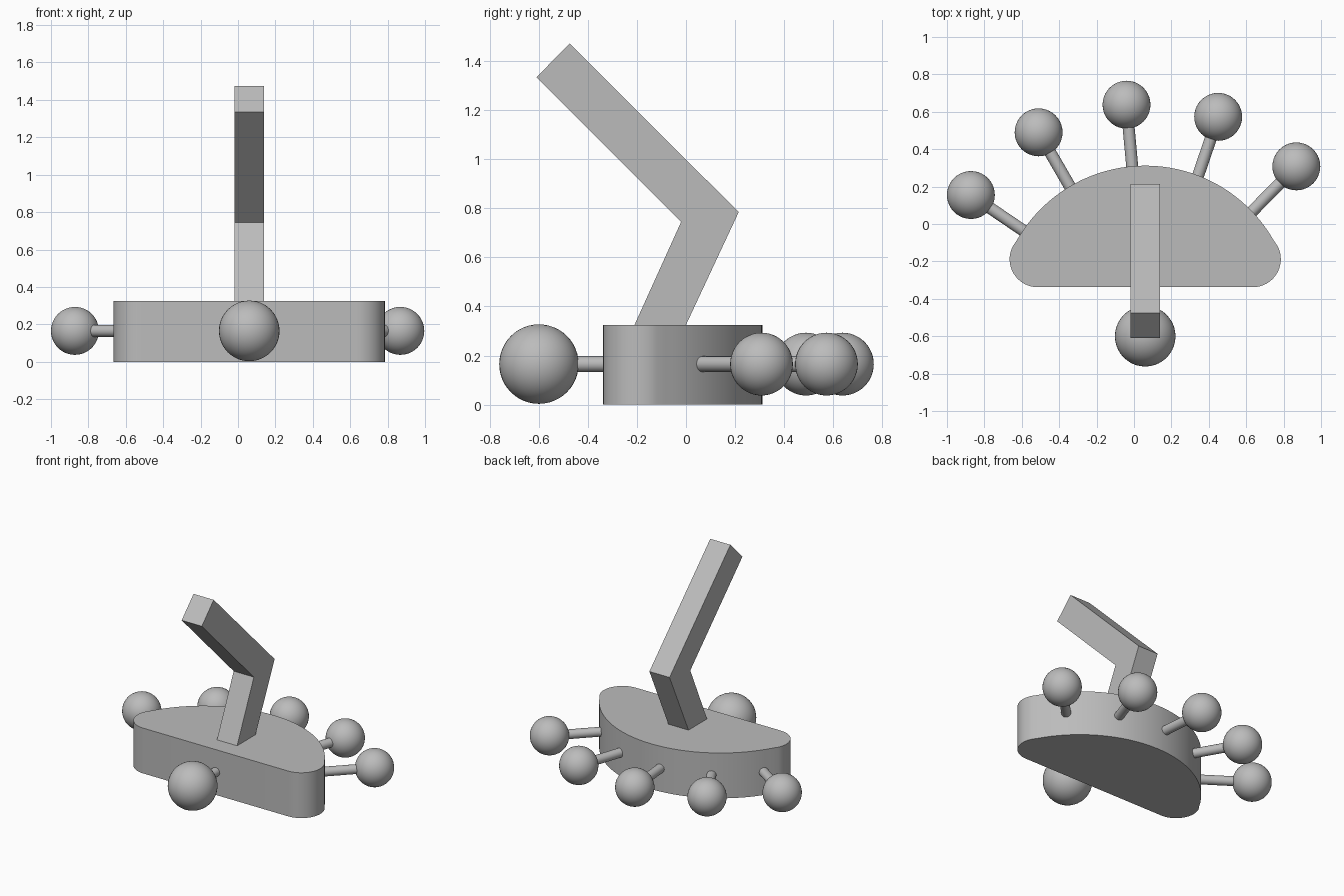
import bpy, bmesh
from math import sin, cos, atan2, radians, pi
from mathutils import Vector

cube = bpy.data.objects.get("Cube")
if cube:
    bpy.data.objects.remove(cube, do_unlink=True)

grey = bpy.data.materials.new("plain grey")
grey.use_nodes = True
COLOUR = (0.5, 0.5, 0.5, 1)
grey.diffuse_color = COLOUR
grey.node_tree.nodes["Principled BSDF"].inputs["Base Color"].default_value = COLOUR

MID = 0.06       # x of the symmetry plane
HEIGHT = 0.325   # body thickness
AXIS_Z = 0.165   # height of rods and balls


def finish(name, bm, smooth=True):
    bmesh.ops.recalc_face_normals(bm, faces=bm.faces)
    mesh = bpy.data.meshes.new(name)
    bm.to_mesh(mesh)
    bm.free()
    mesh.materials.append(grey)
    obj = bpy.data.objects.new(name, mesh)
    bpy.context.collection.objects.link(obj)
    if smooth:
        bpy.ops.object.select_all(action='DESELECT')
        obj.select_set(True)
        bpy.context.view_layer.objects.active = obj
        bpy.ops.object.shade_smooth_by_angle(angle=radians(35))
    return obj


def prism(name, points, depth, smooth=True):
    """Extrude a closed outline along a vector."""
    bm = bmesh.new()
    face = bm.faces.new([bm.verts.new(p) for p in points])
    moved = bmesh.ops.extrude_face_region(bm, geom=[face])["geom"]
    # The starting face stays as the opposite cap
    verts = [g for g in moved if isinstance(g, bmesh.types.BMVert)]
    bmesh.ops.translate(bm, verts=verts, vec=depth)
    if not face.is_valid or len(bm.faces) < len(points) + 2:
        bm.faces.new([v for v in bm.verts if v not in verts])
    return finish(name, bm, smooth)


def arc(cx, cy, r, start, end, steps):
    return [(cx + r * cos(start + (end - start) * i / steps),
             cy + r * sin(start + (end - start) * i / steps), 0)
            for i in range(steps + 1)]


def ball(name, x, y, r):
    bm = bmesh.new()
    bmesh.ops.create_uvsphere(bm, u_segments=40, v_segments=24, radius=r)
    bmesh.ops.translate(bm, verts=bm.verts, vec=(x, y, AXIS_Z))
    finish(name, bm)


def rod(name, start, end, r=0.032):
    a, b = Vector((*start, AXIS_Z)), Vector((*end, AXIS_Z))
    bm = bmesh.new()
    bmesh.ops.create_cone(bm, cap_ends=True, segments=24, radius1=r,
                          radius2=r, depth=(b - a).length)
    bm.transform((b - a).to_track_quat('Z', 'Y').to_matrix().to_4x4())
    bmesh.ops.translate(bm, verts=bm.verts, vec=(a + b) / 2)
    finish(name, bm)


# Body: half-moon slab with a wide back arc and rounded front corners
R, r, corner_x, corner_y, arc_y = 0.79, 0.15, 0.575, -0.188, -0.478
meet = atan2(corner_y - arc_y, corner_x)
outline = arc(MID + corner_x, corner_y, r, -pi / 2, meet, 16)
outline += arc(MID, arc_y, R, meet, pi - meet, 40)[1:-1]
outline += arc(MID - corner_x, corner_y, r, pi - meet, 1.5 * pi, 16)
prism("body", outline, (0, 0, HEIGHT))

# Bent arm: square-section post leaning back, then reaching forward
side = [(-0.21, HEIGHT), (0, HEIGHT), (0.215, 0.785),
        (-0.475, 1.473), (-0.61, 1.335), (-0.02, 0.745)]
prism("bent_arm", [(MID - 0.08, y, z) for y, z in side], (0.16, 0, 0), False)

# Large front ball on its rod
ball("front_ball", MID, -0.6, 0.162)
rod("front_rod", (MID, -0.6), (MID, -0.3))

# Five back balls, each joined to the wall of the body
back = [((-0.872, 0.155), (-0.57, -0.05)), ((-0.51, 0.49), (-0.325, 0.17)),
        ((-0.04, 0.638), (-0.007, 0.28)), ((0.45, 0.573), (0.333, 0.23)),
        ((0.868, 0.308), (0.62, 0.055))]
for i, (centre, root) in enumerate(back, 1):
    ball(f"back_ball_{i}", *centre, 0.128)
    rod(f"back_rod_{i}", centre, root)
